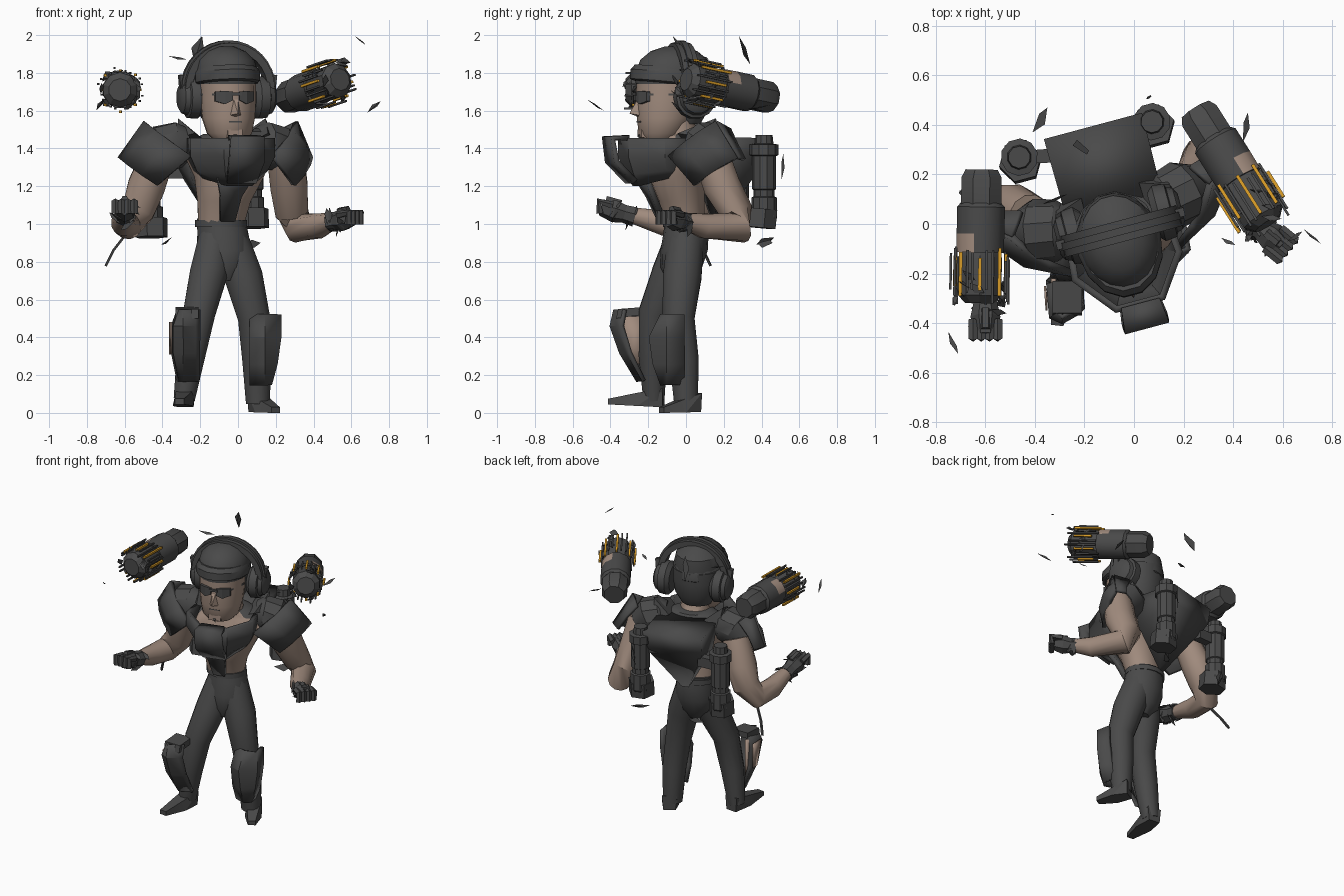
import bpy, bmesh, math, random
from mathutils import Vector as V, Matrix

if "Cube" in bpy.data.objects:
    bpy.data.objects.remove(bpy.data.objects["Cube"])

random.seed(4)


def material(name, col):
    m = bpy.data.materials.new(name)
    m.diffuse_color = (*col, 1)
    m.use_nodes = True
    m.node_tree.nodes["Principled BSDF"].inputs["Base Color"].default_value = m.diffuse_color
    return m


DARK = material("charcoal", (0.068, 0.068, 0.068))
SKIN = material("skin", (0.355, 0.26, 0.208))
GOLD = material("gold", (0.68, 0.33, 0.02))
# the upper body is twisted 15 degrees about its own centre
BODY = Matrix.Translation((-0.06, 0, 0)) @ Matrix.Rotation(math.radians(15), 4, 'Z')
HEAD = BODY @ Matrix.Translation((-0.02, 0, 0))
WORLD = Matrix.Identity(4)


def make(name, bm, mat, frame=WORLD, thick=0, angle=35):
    bmesh.ops.recalc_face_normals(bm, faces=bm.faces)
    bm.transform(frame)
    me = bpy.data.meshes.new(name)
    bm.to_mesh(me)
    bm.free()
    me.materials.append(mat)
    me.shade_smooth()
    me.set_sharp_from_angle(angle=math.radians(angle))
    ob = bpy.data.objects.new(name, me)
    bpy.context.collection.objects.link(ob)
    if thick:
        mod = ob.modifiers.new("thickness", 'SOLIDIFY')
        mod.thickness = thick
        mod.offset = 0
    return ob


def skin_rings(name, rings, mat, frame, angle=35):
    bm = bmesh.new()
    vs = [[bm.verts.new(p) for p in r] for r in rings]
    n = len(rings[0])
    for a, b in zip(vs, vs[1:]):
        for i in range(n):
            bm.faces.new((a[i], a[(i + 1) % n], b[(i + 1) % n], b[i]))
    bm.faces.new(vs[0])
    bm.faces.new(vs[-1])
    return make(name, bm, mat, frame, angle=angle)


def loft(name, rows, mat, frame=WORLD, n=16, tilt=0):
    # each row: z, centre x, centre y, radius x, radius y; tilt raises the front
    return skin_rings(name, [[(x + rx * math.cos(k * math.tau / n), y + ry * math.sin(k * math.tau / n),
                               z - tilt * math.sin(k * math.tau / n)) for k in range(n)]
                             for z, x, y, rx, ry in rows], mat, frame)


def tube(name, pts, radii, mat, frame=WORLD, n=10, ref=None, flat=1, angle=35):
    pts = [V(p) for p in pts]
    if ref is None:
        d = pts[-1] - pts[0]
        ref = [0, 0, 0]
        ref[min(range(3), key=lambda i: abs(d[i]))] = 1
    rings = []
    for i, p in enumerate(pts):
        a, b = pts[max(i - 1, 0)], pts[min(i + 1, len(pts) - 1)]
        d = (b - a).normalized()
        u = d.cross(V(ref)).normalized()
        v = u.cross(d)
        r = radii[i] if isinstance(radii, (list, tuple)) else radii
        rings.append([p + u * r * math.cos((k + .5) * math.tau / n) + v * r * flat * math.sin((k + .5) * math.tau / n)
                      for k in range(n)])
    return skin_rings(name, rings, mat, frame, angle)


def hull(name, pts, mat, frame=WORLD, angle=20):
    bm = bmesh.new()
    for p in pts:
        bm.verts.new(p)
    res = bmesh.ops.convex_hull(bm, input=bm.verts)
    junk = [e for e in res["geom_interior"] if isinstance(e, bmesh.types.BMVert)]
    bmesh.ops.delete(bm, geom=junk, context='VERTS')
    return make(name, bm, mat, frame, angle=angle)


def sheet(name, rows, mat, frame=WORLD, thick=0.02):
    bm = bmesh.new()
    vs = [[bm.verts.new(p) for p in r] for r in rows]
    for a, b in zip(vs, vs[1:]):
        for i in range(len(a) - 1):
            bm.faces.new((a[i], a[i + 1], b[i + 1], b[i]))
    return make(name, bm, mat, frame, thick, 25)


def shard(p, d, w, name="debris_shard"):
    p, d = V(p), V(d)
    side = d.cross(V((random.uniform(-1, 1), random.uniform(-1, 1), .4))).normalized() * w
    up = d.cross(side).normalized() * w * .4
    hull(name, [p - d, p + d, p + side, p - side * .6 + d * .3, p + up - d * .3], DARK)


# torso, neck and face
loft("torso", [(1.0, -.03, 0, .125, .105), (1.12, -.02, -.02, .145, .12), (1.25, 0, -.05, .19, .15),
               (1.36, 0, -.03, .24, .15), (1.43, 0, -.02, .19, .12), (1.47, 0, -.04, .1, .1),
               (1.56, 0, -.05, .09, .09)], SKIN, BODY)
loft("vest_yoke", [(1.36, 0, -.01, .235, .145), (1.44, 0, 0, .205, .125), (1.475, 0, 0, .13, .105),
                   (1.48, 0, -.01, .09, .08)], DARK, BODY)
loft("head", [(1.445, 0, -.14, .085, .085), (1.48, 0, -.13, .12, .12), (1.56, 0, -.11, .14, .15),
              (1.66, 0, -.1, .148, .165), (1.80, 0, -.09, .15, .17)], SKIN, HEAD, 18)
hull("nose", [(-.014, -.25, 1.68), (.014, -.25, 1.68), (-.033, -.25, 1.575), (.033, -.25, 1.575),
              (0, -.305, 1.585), (0, -.25, 1.565)], SKIN, HEAD)
hull("chin", [(x, y, z) for x in (-.04, .04) for y, z in ((-.2, 1.45), (-.25, 1.46), (-.25, 1.5))], SKIN, HEAD)
hull("mouth", [(x, y, z) for x in (-.035, .035) for y in (-.24, -.257) for z in (1.538, 1.544)], DARK, HEAD)
hull("chin_tuft", [(-.012, -.25, 1.475), (.012, -.25, 1.475), (0, -.262, 1.465), (0, -.235, 1.44)], DARK, HEAD)
hull("glasses_bridge", [(x, y, z) for x in (-.03, .03) for y in (-.265, -.28) for z in (1.68, 1.695)], DARK, HEAD)

# cap, brow band and nape cover, higher at the front
loft("cap", [(1.74, 0, -.07, .162, .195), (1.80, 0, -.07, .165, .2), (1.87, 0, -.06, .148, .18),
             (1.915, 0, -.06, .1, .125), (1.94, 0, -.06, .04, .05)], DARK, HEAD, 18)
loft("cap_band", [(1.74, 0, -.075, .162, .2), (1.75, 0, -.08, .172, .218), (1.80, 0, -.08, .172, .214),
                  (1.825, 0, -.075, .155, .195)], DARK, HEAD, 14, .02)
loft("nape_cover", [(1.53, 0, .0, .1, .08), (1.6, 0, .0, .14, .12), (1.7, 0, -.0, .158, .13),
                    (1.78, 0, -.0, .158, .13)], DARK, HEAD)

# headphones
for k, (r, w) in enumerate(((.225, .028), (.245, .018))):
    arc = [(r * math.cos(a), -.03, 1.715 + r * math.sin(a)) for a in (math.pi * i / 16 for i in range(17))]
    tube("headphone_band", arc, w, DARK, BODY, 4, (0, 1, 0), 2.2 - k)
for s in (-1, 1):
    tube("headphone_cup", [(s * x, -.0, 1.67) for x in (.14, .165, .175, .215, .22, .245, .26)],
         [.09, .115, .115, .11, .095, .085, .06], DARK, BODY, 14)
    tube("headphone_yoke", [(s * .235, -.01, 1.64), (s * .25, -.02, 1.79)], .025, DARK, BODY, 4)
    hull("glasses_lens", [(s * x, y + e, z) for x, y, t, b in ((.018, -.275, 1.7, 1.655), (.06, -.27, 1.705, 1.635),
                          (.105, -.238, 1.70, 1.65)) for e in (0, .018) for z in (t, b)], DARK, HEAD)
    hull("glasses_arm", [(s * x, y, z) for x, y in ((.1, -.24), (.147, -.1), (.155, -.1)) for z in (1.68, 1.692)],
         DARK, HEAD)

    # shoulder armour: a bulging plate facing front and outward, over a rounded cap
    A, B, C, D = V((.22, -.145, 1.36)), V((.37, -.045, 1.205)), V((.52, .15, 1.35)), V((.41, .06, 1.54))
    bulge = V((.7, -.66, .18)) * .035
    plate = []
    for i in (0, .5, 1):
        e, f = A.lerp(B, i), D.lerp(C, i)
        plate.append([e.lerp(f, j) + bulge * (16 * i * (1 - i) * j * (1 - j) + (.5 if .2 < j < .8 else 0))
                      for j in (0, .35, .7, 1)])
    k, c = (1.05, 1) if s < 0 else (.96, .86)
    sheet("shoulder_plate", [[(s * p.x * k, p.y, p.z) for p in r] for r in plate], DARK, BODY, .03)
    sheet("shoulder_plate_rim", [[(s * p.x * k, p.y, p.z) for p in r] for r in
                                 ((D, D.lerp(C, .5), C), (V((.35, .15, 1.5)), V((.42, .17, 1.42)), V((.47, .2, 1.34))))],
          DARK, BODY, .02)
    tube("shoulder_cap", [(s * x * c, y, z) for x, y, z in ((.2, .03, 1.42), (.25, .04, 1.42), (.33, .06, 1.40),
                                                            (.4, .07, 1.35))], [.09, .125, .13, .09], DARK, BODY, 10)
    hull("shoulder_collar", [(s * x, y, z) for x, y, z in ((.13, -.05, 1.44), (.2, -.1, 1.48), (.24, .1, 1.56),
                             (.12, .14, 1.47), (.26, .02, 1.46), (.22, .14, 1.42))], DARK, BODY)

    # backpack canisters
    x, dz = (-.32, -.05) if s < 0 else (.235, 0)
    tube("canister", [(x, .365, z + dz) for z in (1.0, 1.03, 1.14, 1.145, 1.18, 1.185, 1.36, 1.365, 1.42, 1.425, 1.47)],
         [.045, .068, .068, .056, .056, .064, .064, .076, .076, .05, .045], DARK, BODY, 10, (1, 0, 0))
    hull("canister_mount", [(x * a, b, c + dz) for a, b in ((.5, .3), (.5, .36), (1, .34), (1, .39))
                            for c in (1.29, 1.36)], DARK, BODY)
    tube("canister_base", [(x, .34, .98 + dz), (x, .35, 1.08 + dz)], .088, DARK, BODY, 6)

# chest armour
sheet("chest_plate", [[(s * x * k * (1 if s < 0 else .93), y * (.4 + .6 * k), z + (drop if x > .15 else 0))
                       for s, x, y in ((-1, .215, -.02), (-1, .23, -.17), (-1, .1, -.33), (1, .1, -.33),
                                       (1, .22, -.17), (1, .205, -.02))]
                      for z, k, drop in ((1.455, 1, 0), (1.36, 1, 0), (1.27, .84, .02), (1.21, .66, .04))],
      DARK, BODY, .03)
sheet("chest_panel", [[(x * w, y, z) for x in (-1, 1)] for w, y, z in
                      ((.08, -.33, 1.455), (.092, -.425, 1.455), (.095, -.405, 1.33), (.08, -.3, 1.225))], DARK, BODY, .03)
sheet("belly_tab", [[(a, y, z), (b, y, z)] for a, b, y, z in ((-.12, .08, -.24, 1.25), (-.085, .03, -.185, 1.15),
                    (-.07, .01, -.125, 1.02))], DARK, BODY, .03)

# backpack wedge, a shield tapering to a low point
hull("backpack", [(s * x, y, z) for s in (-1, 1) for x, y, z in ((.2, .08, 1.46), (.205, .41, 1.455), (.2, .39, 1.34),
                  (.17, .1, 1.25), (.025, .16, .98))], DARK, BODY, 120)

# trousers and belt
loft("trouser_seat", [(1.03, -.09, 0, .128, .11), (.95, -.08, 0, .135, .12), (.86, -.075, -.01, .145, .125),
                      (.77, -.075, -.025, .125, .11), (.70, -.07, -.035, .06, .07)], DARK)
loft("belt", [(.985, -.09, 0, .138, .122), (1.02, -.09, 0, .138, .12)], DARK)
tube("left_leg", [(-.12, -.02, .93), (-.155, -.08, .74), (-.205, -.165, .53), (-.25, -.175, .3), (-.285, -.17, .07)],
     [.09, .103, .088, .078, .058], DARK, n=12)
tube("right_leg", [(-.045, 0, .93), (.03, -.02, .72), (.085, -.04, .5), (.1, -.01, .28), (.105, .0, .05)],
     [.1, .105, .088, .08, .065], DARK, n=12)
for name, heel, toe in (("left_boot", (-.275, -.12, .03), (-.31, -.41, .045)),
                        ("right_boot", (.09, .06, .005), (.2, -.13, .0))):
    h, t = V(heel), V(toe)
    w = (t - h).cross(V((0, 0, 1))).normalized()
    mid = h.lerp(t, .45)
    hull(name, [p + w * s * a + V((0, 0, z)) for s in (-1, 1) for p, a, z in
                ((h, .04, 0), (h, .05, .1), (mid, .055, 0), (mid, .04, .07), (t, .025, .03), (t, .025, .0))], DARK)

# shin guards
sheet("left_shin_guard", [[(-.345 + i, -.24 + f * .3, z), (-.335 + i, -.375 + f, z), (-.29, -.395 + f, z),
                           (-.23, -.36 + f, z), (-.205, -.335 + f * .8, z)]
                          for z, i, f in ((.545, .03, .02), (.46, 0, 0), (.32, 0, .05), (.17, .03, .14))], DARK)
hull("left_knee_cap", [(x, y, z) for x in (-.33, -.21) for y, z in ((-.23, .56), (-.36, .55), (-.37, .50), (-.23, .52))],
     DARK)
sheet("left_guard_lining", [[(-.325, -.22, z), (-.318, -.362 + f, z)] for z, f in ((.51, 0), (.34, .04), (.26, .08))],
      SKIN)
sheet("left_guard_edge", [[(-.36, -.25, z), (-.353, -.35 + f, z)] for z, f in ((.48, 0), (.31, .05))], SKIN, thick=.008)
sheet("right_shin_guard", [[(.2 - i, -.01, z), (.218 - i, -.1, z), (.14, -.185 + f, z), (.065, -.16 + f, z)]
                           for z, i, f in ((.52, 0, .06), (.4, 0, 0), (.26, .02, .02), (.15, .05, .06))], DARK, thick=.025)

# arms
tube("left_arm", [(-.42, .03, 1.37), (-.485, .06, 1.2), (-.53, .07, 1.07), (-.59, .03, .995), (-.605, -.12, 1.005),
                  (-.6, -.3, 1.05)], [.09, .102, .09, .08, .068, .042], SKIN, ref=(1, 0, 0), n=12)
tube("right_arm", [(.25, .13, 1.37), (.27, .19, 1.2), (.285, .27, 1.06), (.32, .29, .98), (.43, .09, .99),
                   (.51, -.02, 1.02)], [.1, .102, .09, .082, .067, .042], SKIN, ref=(1, 0, 0), n=12)
for side, wrist, tip in (("left", (-.6, -.27, 1.04), (-.6, -.45, 1.09)), ("right", (.49, 0, 1.01), (.6, -.09, 1.03))):
    a, b = V(wrist), V(tip)
    d = (b - a).normalized()
    w = d.cross(V((0, 0, 1))).normalized()
    tube(side + "_glove", [a, a.lerp(b, .3), a.lerp(b, .6), b], [.055, .05, .062, .045], DARK, n=7, angle=15)
    for k in range(4):
        base = a.lerp(b, .65) + w * (k - 1.5) * .033 + V((0, 0, .025))
        tube(side + "_finger", [base, base + d * .075, base + d * .07 - V((0, 0, .06))], .021, DARK, n=5, ref=w)
    tube(side + "_thumb", [a.lerp(b, .4) + V((0, 0, .05)), a.lerp(b, .85) + V((0, 0, .05))], .02, DARK, n=5)
    for k in range(9):
        q = V([random.uniform(-1, 1) for _ in range(3)]).normalized()
        shard(a.lerp(b, random.random() * .6) + q * .06, q.cross(d) * .045 + q * .015, .022, side + "_glove_shard")
tube("hanging_rod", [(-.59, .04, .95), (-.66, .09, .86), (-.7, .13, .78)], .009, DARK, n=4)

# floating cannons with rods around the drum
for side, rear, front in (("left", (-.615, .22, 1.71), (-.625, -.32, 1.71)),
                          ("right", (.25, .46, 1.665), (.54, .0, 1.765))):
    a, b = V(rear), V(front)
    d = (b - a).normalized()
    u = d.cross(V((0, 0, 1))).normalized()
    v = u.cross(d)
    out = u if u.x * a.x > 0 else -u
    tube(side + "_cannon_rear", [a, a.lerp(b, .06), a.lerp(b, .28)], [.07, .088, .088], DARK, n=8, ref=(0, 0, 1))
    body = tube(side + "_cannon_body", [a.lerp(b, t) for t in (.25, .28, .48, .62)], [.085, .1, .1, .098], DARK,
                n=12, ref=(0, 0, 1))
    body.data.materials.append(SKIN)
    cut = a.lerp(b, .48)
    for f in body.data.polygons:
        if (f.center - cut).dot(d) > 0 and f.normal.dot(out) > .4 and .2 < f.normal.z < .9:
            f.material_index = 1
    tube(side + "_cannon_drum", [a.lerp(b, t) for t in (.62, .66, .94, 1.0)], [.085, .093, .093, .06], DARK,
         n=10, ref=(0, 0, 1), angle=20)
    for k in range(24):
        q = u * math.cos(k * math.tau / 24) + v * math.sin(k * math.tau / 24)
        gold = k % 3 == 0
        s, e = random.uniform(.58, .68), random.uniform(.86, .95 if gold else 1.02)
        r = random.uniform(.1, .122)
        tube(side + "_cannon_rod", [a.lerp(b, s) + q * r, a.lerp(b, e) + q * r], .0095 if gold else .007,
             GOLD if gold else DARK, n=4)
    for k in range(14):
        t = random.uniform(0, math.tau)
        q = u * math.cos(t) + v * math.sin(t)
        shard(a.lerp(b, random.uniform(.75, 1.03)) + q * .1, q.cross(d) * .03 + d * .02, .025, side + "_cannon_shard")

# scattered debris
for p, d, w in (((-.21, .31, 1.92), (.02, -.03, .075), .04), ((.65, -.05, 1.97), (.03, .02, -.025), .012),
                ((-.73, -.48, 1.63), (.02, -.045, .03), .015), ((.72, -.05, 1.62), (.035, -.03, .03), .015),
                ((.45, .39, 1.62), (.01, .06, .01), .018), ((.07, .42, .9), (.05, .04, .0), .035),
                ((-.38, .42, .91), (.03, .05, .02), .03), ((.06, .51, 1.3), (.01, .005, .07), .015),
                ((.38, -.07, 1.7), (.03, -.015, .01), .012), ((-.32, .1, 1.88), (.05, .02, -.01), .012)):
    shard(p, d, w)
